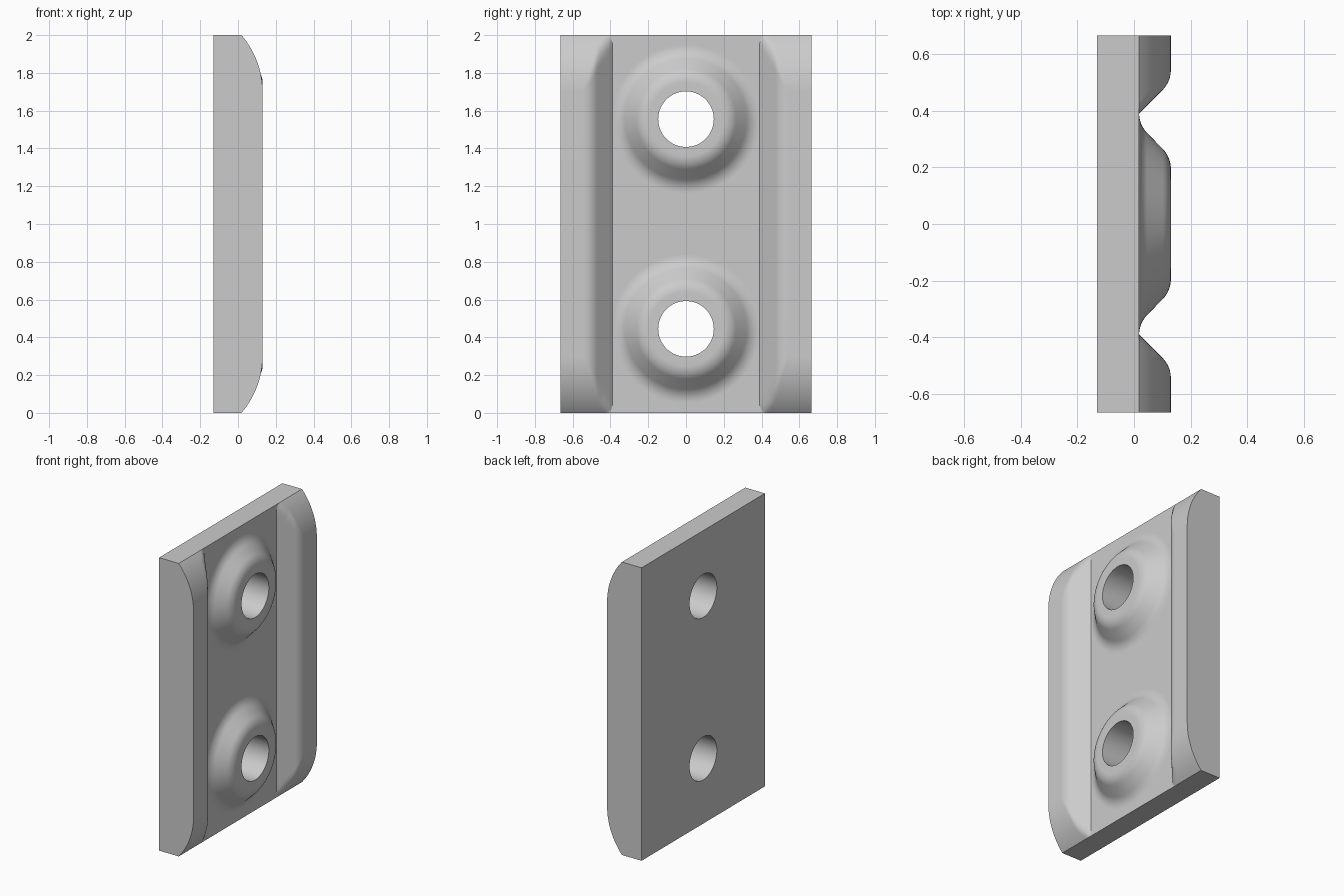
import bpy, bmesh, math
from mathutils import Vector

cube = bpy.data.objects.get("Cube")
if cube:
    bpy.data.objects.remove(cube, do_unlink=True)

BACK, FACE, TOP = -0.13, 0.018, 0.13      # depth levels along x
HALF_W, HEIGHT = 0.665, 2.0
RISE = TOP - FACE
HOLE_R, SEGS = 0.147, 96
HOLE_Z = (0.445, 1.555)

steel = bpy.data.materials.new("plain_grey")
steel.use_nodes = True
grey = (0.6, 0.6, 0.6, 1)
steel.diffuse_color = grey
steel.node_tree.nodes["Principled BSDF"].inputs["Base Color"].default_value = grey


def finish(bm, name):
    bmesh.ops.recalc_face_normals(bm, faces=bm.faces)
    mesh = bpy.data.meshes.new(name)
    bm.to_mesh(mesh)
    bm.free()
    obj = bpy.data.objects.new(name, mesh)
    bpy.context.collection.objects.link(obj)
    mesh.materials.append(steel)
    bpy.ops.object.select_all(action='DESELECT')
    obj.select_set(True)
    bpy.context.view_layer.objects.active = obj
    bpy.ops.object.shade_smooth_by_angle(angle=math.radians(28))
    return obj


def arc(cx, cy, r, a0, a1, n=10):
    angles = [math.radians(a0 + (a1 - a0) * i / n) for i in range(n + 1)]
    return [(cx + r * math.cos(a), cy + r * math.sin(a)) for a in angles]


def circle(z0, r):
    turns = [2 * math.pi * i / SEGS for i in range(SEGS)]
    return [(r * math.cos(t), z0 + r * math.sin(t)) for t in turns]


# Back plate: outline with two holes, filled and given thickness
bm = bmesh.new()
outline = [(-HALF_W, 0), (HALF_W, 0), (HALF_W, HEIGHT), (-HALF_W, HEIGHT)]
for loop in [outline] + [circle(z, HOLE_R) for z in HOLE_Z]:
    verts = [bm.verts.new((BACK, y, z)) for y, z in loop]
    for a, b in zip(verts, verts[1:] + verts[:1]):
        bm.edges.new((a, b))
bmesh.ops.triangle_fill(bm, edges=bm.edges[:], use_beauty=True, normal=Vector((-1, 0, 0)))
grown = bmesh.ops.extrude_face_region(bm, geom=bm.faces[:])["geom"]
bmesh.ops.translate(bm, vec=(FACE - BACK, 0, 0),
                    verts=[v for v in grown if isinstance(v, bmesh.types.BMVert)])
finish(bm, "back_plate")

# Bosses: turned profile with a rounded shoulder and a flared foot
R = 0.1
profile = [(HOLE_R, FACE), (HOLE_R, TOP)]
profile += arc(0.195, TOP - R, R, 90, 45)
profile += arc(0.391, FACE + R, R, 225, 270)
for name, z0 in zip(("lower_boss", "upper_boss"), HOLE_Z):
    bm = bmesh.new()
    rings = [[bm.verts.new((x, y, z)) for y, z in circle(z0, r)] for r, x in profile]
    for low, high in zip(rings, rings[1:]):
        for i in range(SEGS):
            j = (i + 1) % SEGS
            bm.faces.new((low[i], low[j], high[j], high[i]))
    finish(bm, name)

# Side rails: sloped inner flank and curved ends, blended at the corners
INNER, END = 0.39, 0.3
END_R = (END ** 2 + RISE ** 2) / (2 * RISE)


def flank(y):
    shoulder = INNER + RISE + R * math.tan(math.pi / 8)
    d = shoulder - y
    if d <= 0:
        return RISE
    if d < R * math.sin(math.pi / 4):
        return RISE - R + math.sqrt(R * R - d * d)
    return y - INNER


def end_curve(z):
    d = END - min(z, HEIGHT - z)
    return RISE if d <= 0 else RISE - END_R + math.sqrt(END_R ** 2 - d * d)


def rail_height(y, z):
    a, b, k = flank(y), end_curve(z), 0.04
    # fade the blend out where both surfaces reach the flat top
    k *= min(1, (2 * RISE - a - b) / RISE)
    blend = max(k - abs(a - b), 0)
    cut = blend * blend / (4 * k) if k > 1e-6 else 0
    edge = y > HALF_W - 0.001
    return max(min(a, b) - (0 if edge else cut), -0.0005)


ys = [INNER + 0.16 * i / 32 for i in range(33)] + [0.6, HALF_W]
ends = [END * i / 40 for i in range(41)]
zs = ends + [HEIGHT - e for e in reversed(ends)]
for name, side in (("left_rail", 1), ("right_rail", -1)):
    bm = bmesh.new()
    grid = [[bm.verts.new((FACE + rail_height(y, z), side * y, z)) for y in ys] for z in zs]
    for row, nxt in zip(grid, grid[1:]):
        for i in range(len(ys) - 1):
            bm.faces.new((row[i], row[i + 1], nxt[i + 1], nxt[i]))
    # Flat outer wall down to the plate
    feet = [bm.verts.new((FACE - 0.0005, side * HALF_W, z)) for z in zs]
    for i in range(len(zs) - 1):
        bm.faces.new((grid[i][-1], feet[i], feet[i + 1], grid[i + 1][-1]))
    finish(bm, name)
